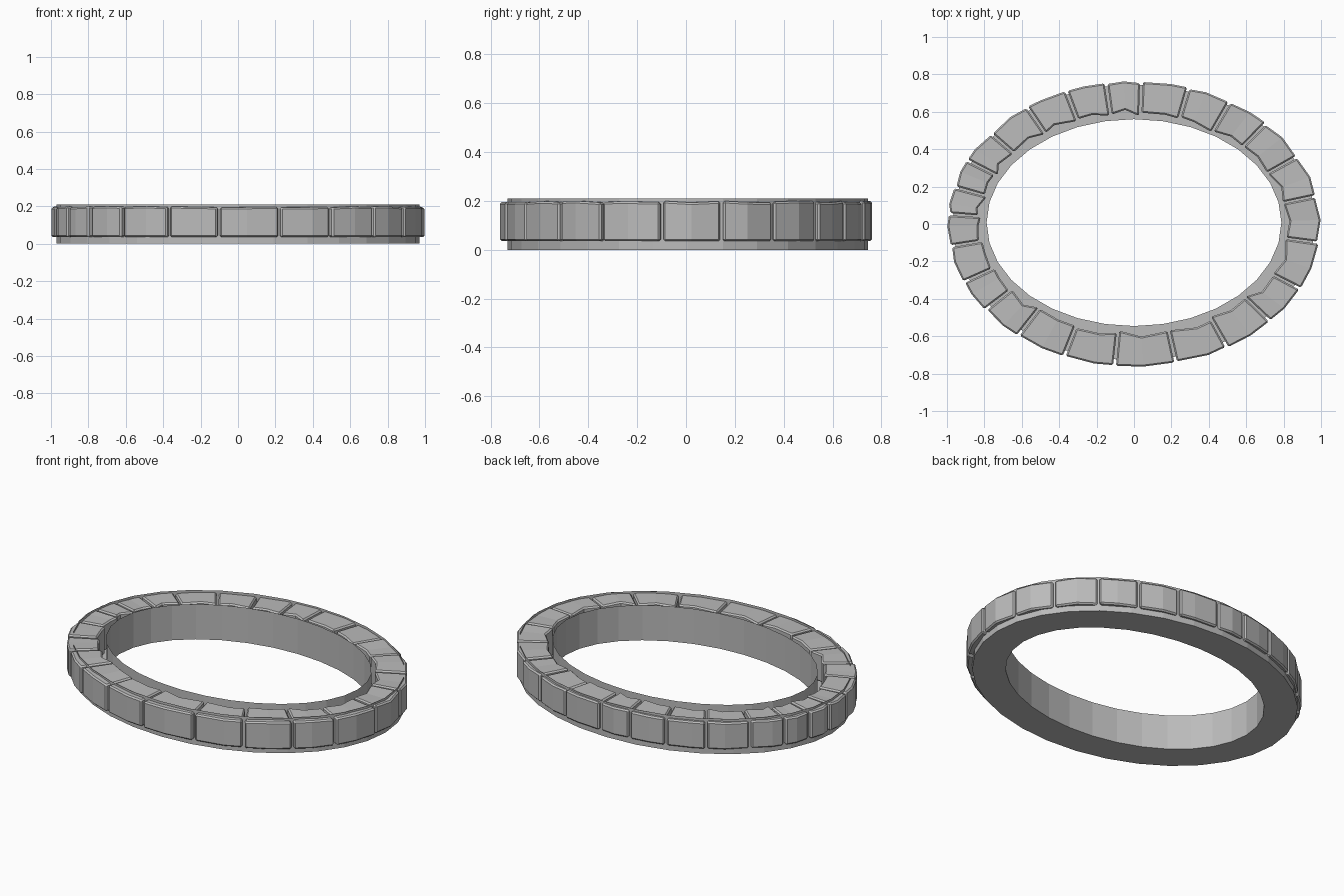
import bpy, bmesh, math, random

random.seed(4)
cube = bpy.data.objects.get("Cube")
if cube:
    bpy.data.objects.remove(cube)

# One plain stone colour
stone_grey = bpy.data.materials.new("stone_grey")
stone_grey.use_nodes = True
colour = (0.5, 0.5, 0.5, 1)
stone_grey.diffuse_color = colour
stone_grey.node_tree.nodes["Principled BSDF"].inputs["Base Color"].default_value = colour

CENTRE_Y = 0.0075


def oval(rx, ry, degrees, z, cy=0.0):
    a = math.radians(degrees)
    return (rx * math.cos(a), cy + ry * math.sin(a), z)


def make_object(name, bm):
    mesh = bpy.data.meshes.new(name)
    bm.to_mesh(mesh)
    bm.free()
    mesh.materials.append(stone_grey)
    obj = bpy.data.objects.new(name, mesh)
    bpy.context.collection.objects.link(obj)
    return obj


# Oval trough: outer wall, base, inner wall and floor, open at the top
def make_trough(sides=32, height=0.21):
    bm = bmesh.new()
    outer, inner = (0.97, 0.738), (0.788, 0.553)

    def loop(radii, z):
        return [bm.verts.new(oval(*radii, 360 * i / sides, z, CENTRE_Y)) for i in range(sides)]

    def band(a, b):
        for i in range(sides):
            j = (i + 1) % sides
            bm.faces.new((a[i], a[j], b[j], b[i]))

    outer_low, outer_high = loop(outer, 0), loop(outer, height)
    inner_low, inner_high = loop(inner, 0), loop(inner, height)
    band(outer_low, outer_high)
    band(inner_low, outer_low)
    band(inner_high, inner_low)
    band(loop(outer, 0.004), loop(inner, 0.004))
    make_object("ring_trough", bm)


# Stone block: a bent box following the oval, with a slightly uneven face
def make_stone(index, start, end):
    bm = bmesh.new()
    gap = 0.45
    start, end = start + gap, end - gap
    middle = (start + end) / 2 + random.uniform(-2, 2)
    rows = []
    for k, angle in enumerate((start, middle, end)):
        out = 0.998 if k == 1 else random.uniform(0.984, 0.998)
        inn = random.uniform(0.0, 0.03) + (0.012 if k == 1 else 0)
        top = 0.2 + random.uniform(-0.004, 0.003)
        o, i = (out, out * 0.765), (0.81 + inn, 0.572 + inn)
        rows.append([bm.verts.new(p) for p in (
            oval(*i, angle, 0.035), oval(*o, angle, 0.035),
            oval(*o, angle, top - 0.003), oval(*i, angle, top))])
    for a, b in zip(rows, rows[1:]):
        for k in range(4):
            n = (k + 1) % 4
            bm.faces.new((a[k], b[k], b[n], a[n]))
    bm.faces.new(rows[0])
    bm.faces.new(rows[-1][::-1])
    bmesh.ops.recalc_face_normals(bm, faces=bm.faces)
    obj = make_object(f"stone_{index:02d}", bm)
    bevel = obj.modifiers.new("worn_edges", "BEVEL")
    bevel.width = 0.008
    bevel.segments = 1
    bevel.limit_method = "ANGLE"
    bevel.angle_limit = math.radians(50)


make_trough()

# Joints between the stones, as angles around the oval
joints = [-171, -156, -143, -128.5, -112, -96, -77, -60, -43, -27, -7.6, 11.3,
          28.3, 45, 59, 73, 87.7, 98.7, 111.3, 125, 140.5, 153.5, 165, 176]
for n, (a, b) in enumerate(zip(joints, joints[1:] + [joints[0] + 360])):
    make_stone(n + 1, a, b)
